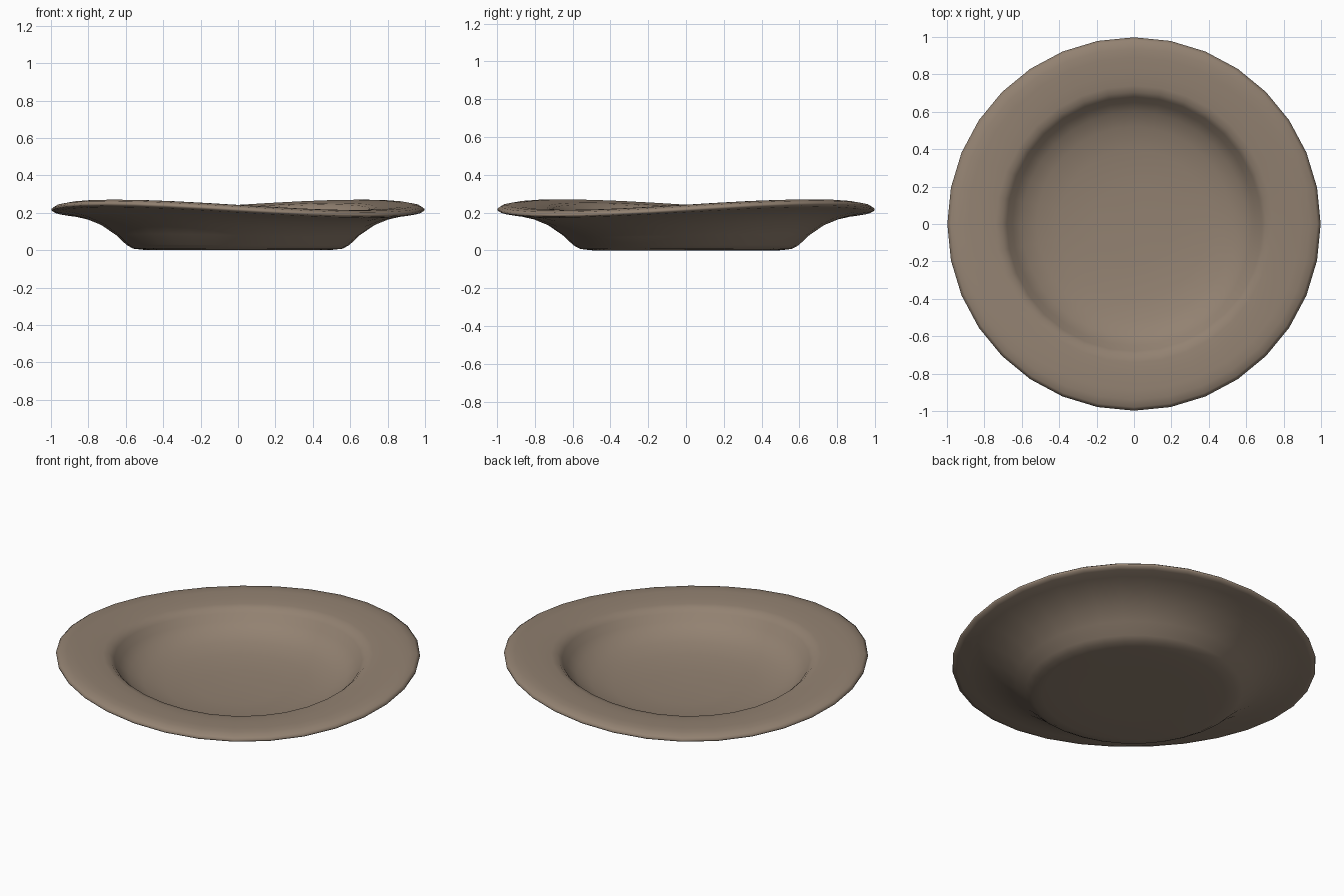
import bpy, bmesh, math

if "Cube" in bpy.data.objects:
    bpy.data.objects.remove(bpy.data.objects["Cube"])

SEG = 32
WARP = 0.031

# cross-section from bottom centre, round the lip, to the inside centre (radius, height)
PROFILE = [(0, 0.006), (0.3, 0.006), (0.5, 0.007), (0.56, 0.014), (0.595, 0.033), (0.65, 0.085),
           (0.73, 0.14), (0.82, 0.178), (0.91, 0.2), (0.97, 0.208), (0.995, 0.216),
           (0.998, 0.226), (0.98, 0.239), (0.94, 0.247), (0.89, 0.248), (0.8, 0.241),
           (0.74, 0.236), (0.705, 0.228), (0.68, 0.205), (0.65, 0.165), (0.6, 0.125),
           (0.52, 0.092), (0.4, 0.068), (0.22, 0.054), (0, 0.05)]


def warped(r, z, a):
    # saddle-shaped unevenness of the hand-thrown rim
    lift = WARP * min(z / 0.22, 1) * r * math.sin(2 * a)
    return (r * math.cos(a), r * math.sin(a), max(0, z + lift))


# plate body
bm = bmesh.new()
rings = []
for r, z in PROFILE:
    n = 1 if r == 0 else SEG
    rings.append([bm.verts.new(warped(r, z, 2 * math.pi * i / SEG)) for i in range(n)])
for a, b in zip(rings, rings[1:]):
    for i in range(SEG):
        j = (i + 1) % SEG
        if len(a) == 1:
            bm.faces.new((a[0], b[j], b[i]))
        elif len(b) == 1:
            bm.faces.new((a[i], a[j], b[0]))
        else:
            bm.faces.new((a[i], a[j], b[j], b[i]))
bmesh.ops.recalc_face_normals(bm, faces=bm.faces)
low = min(v.co.z for v in bm.verts)
for v in bm.verts:
    v.co.z -= low
for f in bm.faces:
    f.smooth = True

mesh = bpy.data.meshes.new("plate")
bm.to_mesh(mesh)
bm.free()
plate = bpy.data.objects.new("plate", mesh)
bpy.context.collection.objects.link(plate)

# clay colour
mat = bpy.data.materials.new("brown clay")
mat.diffuse_color = (0.29, 0.222, 0.166, 1)
mat.use_nodes = True
mat.node_tree.nodes["Principled BSDF"].inputs["Base Color"].default_value = mat.diffuse_color
mesh.materials.append(mat)
